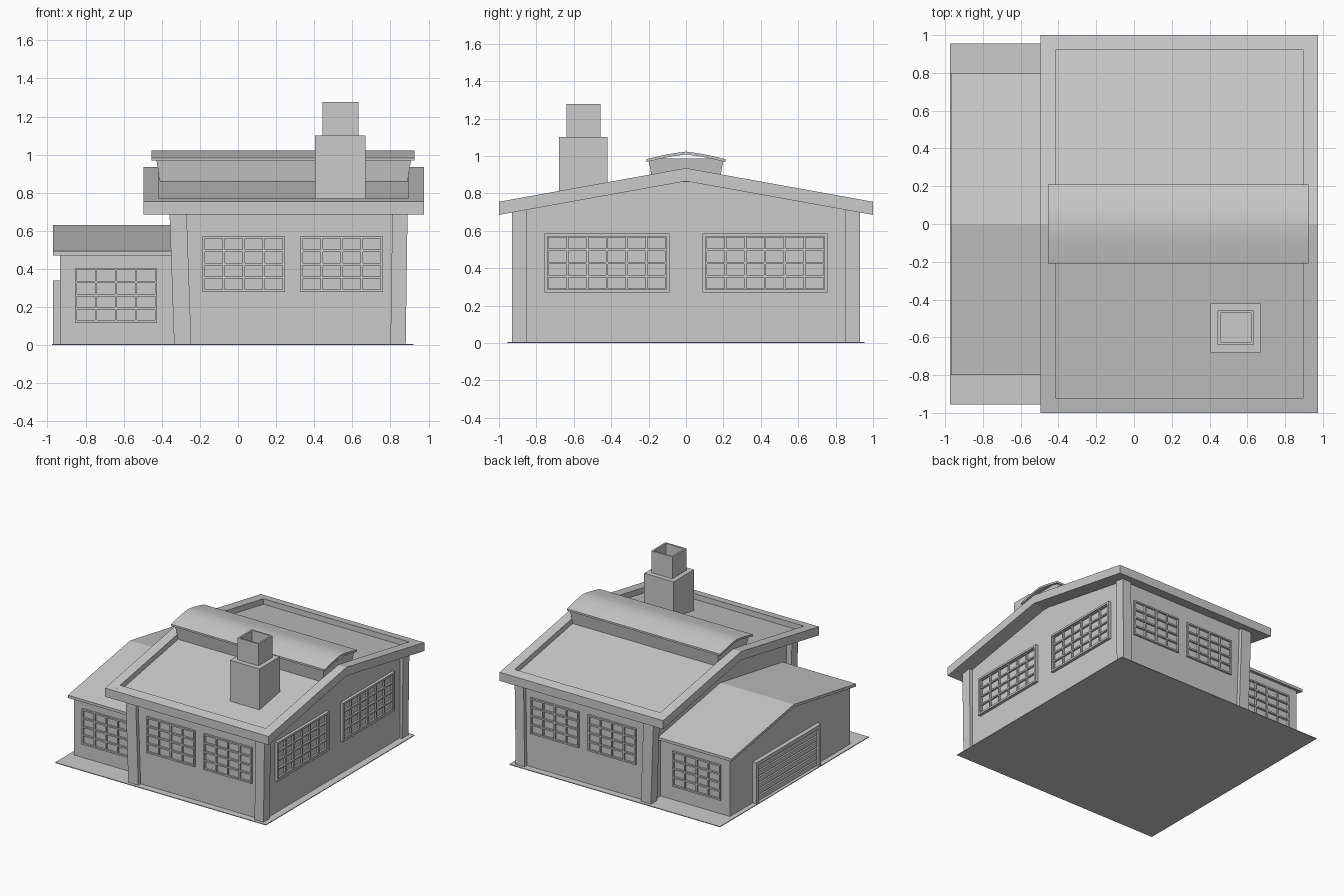
import bpy, bmesh, math

if "Cube" in bpy.data.objects:
    bpy.data.objects.remove(bpy.data.objects["Cube"], do_unlink=True)

grey = bpy.data.materials.new("plain grey")
grey.use_nodes = True
colour = (0.6, 0.6, 0.6, 1)
grey.diffuse_color = colour
grey.node_tree.nodes["Principled BSDF"].inputs["Base Color"].default_value = colour


def finish(name, bm):
    bmesh.ops.recalc_face_normals(bm, faces=bm.faces)
    mesh = bpy.data.meshes.new(name)
    bm.to_mesh(mesh)
    bm.free()
    mesh.materials.append(grey)
    obj = bpy.data.objects.new(name, mesh)
    bpy.context.collection.objects.link(obj)
    return obj


def add_box(bm, xs, ys, zs, lean=0):
    """Box from ranges; lean shifts the top along x."""
    verts = bmesh.ops.create_cube(bm, size=1)["verts"]
    for v in verts:
        top = v.co.z > 0
        v.co = (xs[v.co.x > 0] + (lean if top else 0), ys[v.co.y > 0], zs[top])


def box(name, xs, ys, zs, lean=0):
    bm = bmesh.new()
    add_box(bm, xs, ys, zs, lean)
    return finish(name, bm)


def extrude(name, profile, x0, x1):
    """Prism along x from a (y, z) profile."""
    bm = bmesh.new()
    face = bm.faces.new([bm.verts.new((x0, y, z)) for y, z in profile])
    moved = bmesh.ops.extrude_face_region(bm, geom=[face])["geom"]
    for v in moved:
        if isinstance(v, bmesh.types.BMVert):
            v.co.x = x1
    return finish(name, bm)


def gable(half, eave, ridge, thick):
    """Chevron roof profile given by its underside and thickness."""
    return [(-half, eave), (0, ridge), (half, eave),
            (half, eave + thick), (0, ridge + thick), (-half, eave + thick)]


def window(name, axis, wall, side, us, zs, cols, rows=4, border=0):
    """Grid of glazing bars standing on a wall; axis is the wall's normal."""
    bm = bmesh.new()
    w = 0.006

    def bar(u, z, depth):
        d = sorted((wall - side * 0.01, wall + side * depth))
        if axis == "x":
            add_box(bm, d, u, z)
        else:
            add_box(bm, u, d, z)

    for i in range(cols + 1):
        u = us[0] + (us[1] - us[0]) * i / cols
        bar((u - w, u + w), zs, 0.014)
    for j in range(rows + 1):
        z = zs[0] + (zs[1] - zs[0]) * j / rows
        bar((us[0] - w, us[1] + w), (z - w, z + w), 0.015)
    if border:
        (a, b), (c, d), t = us, zs, border
        for u in ((a - t, a), (b, b + t)):
            bar(u, (c - t, d + t), 0.024)
        for z in ((c - t, c), (d, d + t)):
            bar((a - t, b + t), z, 0.024)
    return finish(name, bm)


# Ground slab
box("ground_slab", (-0.975, 0.92), (-0.955, 0.955), (0, 0.006))

# Main hall: walls and corner pillars
extrude("hall_walls", [(-0.9, 0), (0.9, 0), (0.9, 0.72), (0, 0.88), (-0.9, 0.72)], -0.31, 0.86)
for side, label in ((-1, "front"), (1, "back")):
    ys = sorted((side * 0.85, side * 0.93))
    box(label + "_right_pillar", (-0.335, -0.245), ys, (0, 0.71), -0.025)
    box(label + "_left_pillar", (0.8, 0.88), ys, (0, 0.71), 0.01)

# Main roof: sunken deck framed by a raised rim
extrude("roof_deck", gable(0.95, 0.694, 0.865, 0.025), -0.45, 0.93)
for label, x0, x1 in (("right", -0.495, -0.415), ("left", 0.895, 0.975)):
    extrude("roof_rim_" + label, gable(1, 0.685, 0.865, 0.07), x0, x1)
for s, label in ((-1, "front"), (1, "back")):
    extrude("roof_rim_" + label, [(s, 0.685), (s * 0.92, 0.699), (s * 0.92, 0.769), (s, 0.755)],
            -0.495, 0.975)

# Ridge lantern: flared body with a shallow arched cover
lantern = extrude("lantern_body", [(-0.18, 0.86), (0.18, 0.86), (0.2, 0.985), (-0.2, 0.985)],
                  -0.41, 0.89)
for v in lantern.data.vertices:
    if v.co.z > 0.9:
        v.co.x += 0.02 if v.co.x > 0 else -0.02
arch = [(-0.21 + 0.07 * i, 1.023 - 0.04 * abs(i / 3 - 1) ** 1.3) for i in range(7)]
cover = extrude("lantern_cover", [(y, z - 0.015) for y, z in arch] + arch[::-1], -0.455, 0.925)
bpy.context.view_layer.objects.active = cover
cover.select_set(True)
bpy.ops.object.shade_smooth_by_angle(angle=math.radians(30))
cover.select_set(False)

# Chimney: solid base and hollow stack
box("chimney_base", (0.405, 0.67), (-0.68, -0.42), (0.74, 1.1))
bm = bmesh.new()
add_box(bm, (0.443, 0.633), (-0.64, -0.458), (1.09, 1.277))
top = max(bm.faces, key=lambda f: f.calc_center_median().z)
bmesh.ops.inset_individual(bm, faces=[top], thickness=0.02)
hole = bmesh.ops.extrude_discrete_faces(bm, faces=[top])["faces"][0]
bmesh.ops.translate(bm, verts=hole.verts, vec=(0, 0, -0.14))
bmesh.ops.remove_doubles(bm, verts=bm.verts, dist=0.0001)
finish("chimney_stack", bm)

# Annex with its own low roof
extrude("annex_walls", [(-0.77, 0), (0.77, 0), (0.77, 0.485), (0, 0.615), (-0.77, 0.485)],
        -0.935, -0.3)
extrude("annex_roof", gable(0.8, 0.472, 0.61, 0.022), -0.97, -0.3)

# Windows
for s, label in ((-1, "front"), (1, "back")):
    window(label + "_hall_window_right", "y", s * 0.9, s, (-0.18, 0.24), (0.285, 0.565), 4)
    window(label + "_hall_window_left", "y", s * 0.9, s, (0.335, 0.755), (0.285, 0.565), 4)
    window(label + "_annex_window", "y", s * 0.77, s, (-0.85, -0.43), (0.125, 0.4), 4)
    us = sorted((s * 0.105, s * 0.74))
    window(label + "_gable_window", "x", 0.86, 1, us, (0.285, 0.57), 6, border=0.016)

# Annex shutter door: posts, lintel and slats
bm = bmesh.new()
for y in (-0.35, 0.45):
    add_box(bm, (-0.97, -0.92), (y, y + 0.03), (0.005, 0.34))
add_box(bm, (-0.97, -0.92), (-0.35, 0.48), (0.31, 0.34))
finish("door_frame", bm)
bm = bmesh.new()
for i in range(6):
    z = 0.01 + i * 0.05
    add_box(bm, (-0.955, -0.92), (-0.33, 0.46), (z, z + 0.038))
finish("door_slats", bm)
